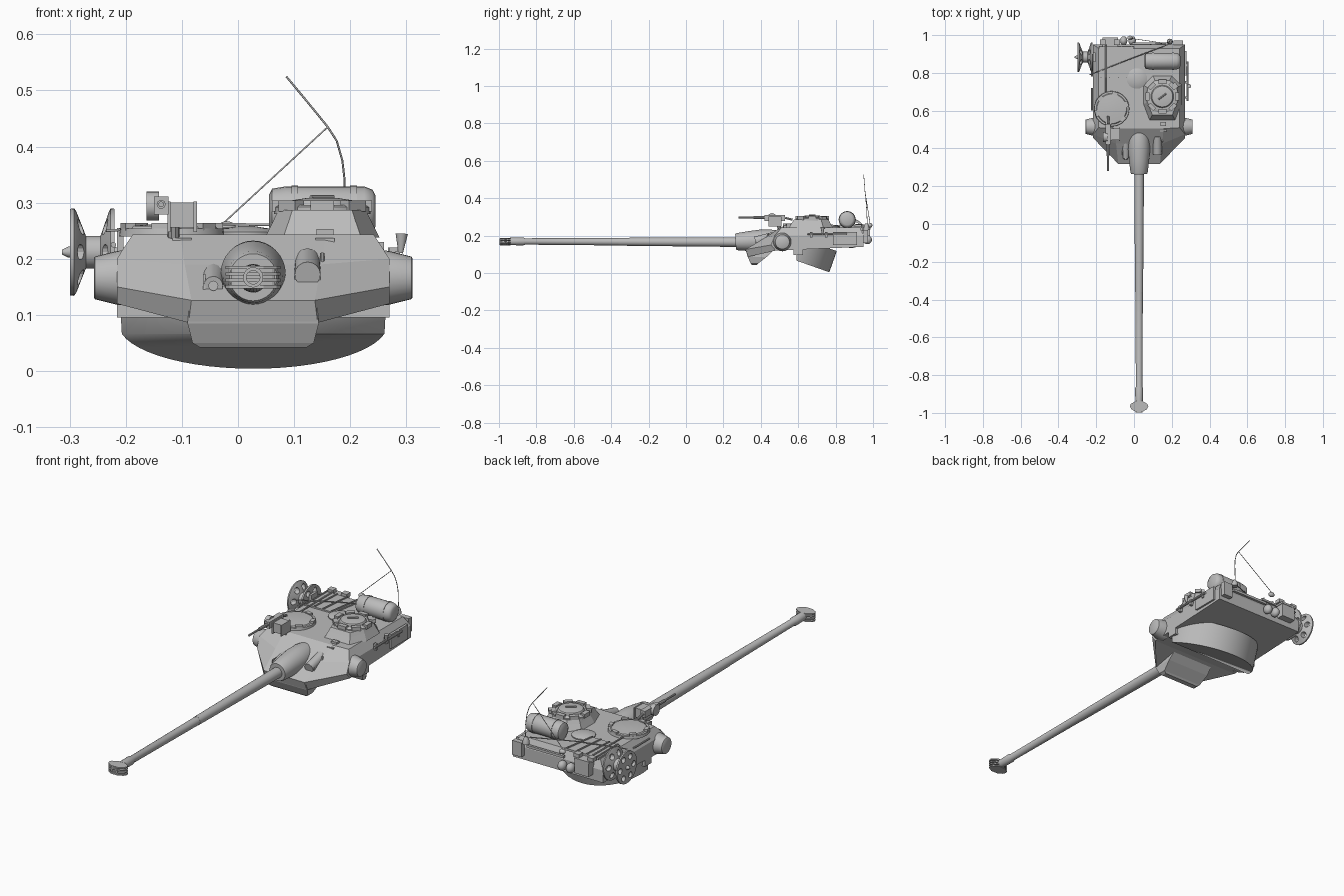
import bpy, bmesh, math
from mathutils import Vector, Matrix

if "Cube" in bpy.data.objects:
    bpy.data.objects.remove(bpy.data.objects["Cube"])

grey = bpy.data.materials.new("plain_grey")
grey.use_nodes = True
grey.diffuse_color = (0.5, 0.5, 0.5, 1)
grey.node_tree.nodes["Principled BSDF"].inputs["Base Color"].default_value = (0.5, 0.5, 0.5, 1)

CX = 0.027          # centre line of turret and gun
GZ = 0.167          # height of the gun axis


def finish(name, bm, smooth=None):
    bmesh.ops.recalc_face_normals(bm, faces=bm.faces)
    mesh = bpy.data.meshes.new(name)
    bm.to_mesh(mesh)
    bm.free()
    mesh.materials.append(grey)
    if smooth:
        mesh.shade_smooth()
        mesh.set_sharp_from_angle(angle=math.radians(smooth))
    obj = bpy.data.objects.new(name, mesh)
    bpy.context.collection.objects.link(obj)
    return obj


def loft(name, rings, caps=True, smooth=None):
    """Skin a list of rings that share one point count."""
    bm = bmesh.new()
    loops = [[bm.verts.new(p) for p in ring] for ring in rings]
    n = len(loops[0])
    for a, b in zip(loops, loops[1:]):
        for i in range(n):
            j = (i + 1) % n
            bm.faces.new((a[i], a[j], b[j], b[i]))
    if caps:
        bm.faces.new(loops[0])
        bm.faces.new(loops[-1])
    return finish(name, bm, smooth)


def lathe(name, origin, axis, profile, seg=24, smooth=35):
    """Turn (distance, radius) pairs around an axis."""
    m = Matrix.Translation(origin) @ Vector(axis).to_track_quat('Z', 'Y').to_matrix().to_4x4()
    rings = [[m @ Vector((r * math.cos(math.tau * i / seg), r * math.sin(math.tau * i / seg), d))
              for i in range(seg)] for d, r in profile]
    return loft(name, rings, True, smooth)


def rod(name, a, b, r, seg=10):
    a, b = Vector(a), Vector(b)
    return lathe(name, a, b - a, [(0, r), ((b - a).length, r)], seg)


def box(name, centre, size, rot=(0, 0, 0)):
    bm = bmesh.new()
    bmesh.ops.create_cube(bm, size=1)
    obj = finish(name, bm)
    obj.location, obj.scale, obj.rotation_euler = centre, size, rot
    return obj


def ball(name, centre, size):
    bm = bmesh.new()
    bmesh.ops.create_uvsphere(bm, u_segments=16, v_segments=10, radius=1)
    obj = finish(name, bm, 60)
    obj.location, obj.scale = centre, size
    return obj


def prism(name, pts, lo, hi):
    return loft(name, [[(x, y, z) for x, y in pts] for z in (lo, hi)])


def wire(name, pts, r):
    curve = bpy.data.curves.new(name, 'CURVE')
    curve.dimensions = '3D'
    curve.bevel_depth, curve.bevel_resolution = r, 1
    curve.materials.append(grey)
    s = curve.splines.new('POLY')
    s.points.add(len(pts) - 1)
    for p, co in zip(s.points, pts):
        p.co = (*co, 1)
    obj = bpy.data.objects.new(name, curve)
    bpy.context.collection.objects.link(obj)


# Turret shell: each ring is rear, front corner, nose as (half width, y, z)
def hull_ring(*half):
    return ([(CX - w, y, z) for w, y, z in half] +
            [(CX + w, y, z) for w, y, z in reversed(half)])


rings = [hull_ring((.215, .93, .243), (.215, .51, .243), (.13, .505, .243)),
         hull_ring((.243, .95, .2), (.243, .475, .2), (.122, .425, .19)),
         hull_ring((.243, .95, .15), (.243, .455, .15), (.11, .318, .126)),
         hull_ring((.243, .95, .14), (.243, .48, .12), (.115, .33, .086))]
shell = loft("turret_shell", rings, caps=False)
bm = bmesh.new()
bm.from_mesh(shell.data)
bm.verts.ensure_lookup_table()
bm.faces.new([bm.verts[i] for i in range(6)])
for ids in ((18, 19, 22, 23), (19, 20, 21, 22)):
    bm.faces.new([bm.verts[i] for i in ids])
bmesh.ops.recalc_face_normals(bm, faces=bm.faces)
bm.to_mesh(shell.data)
bm.free()

# Chin below the nose
loft("chin", [[(CX - w, f, z), (CX + w, f, z), (CX + w, b, z), (CX - w, b, z)]
              for w, f, b, z in ((.113, .322, .47, .125), (.117, .33, .43, .085),
                                 (.108, .347, .385, .05), (.095, .353, .378, .042))])

# Tilted rear half-collar under the turret
collar = lathe("lower_collar", (CX, .54, .084), (0, .333, .943), [(0, .24), (.12, .24)], 56)
bm = bmesh.new()
bm.from_mesh(collar.data)
cut = bmesh.ops.bisect_plane(bm, geom=bm.verts[:] + bm.edges[:] + bm.faces[:],
                             plane_co=(0, .59, 0), plane_no=(0, -1, 0), clear_outer=True)
bmesh.ops.holes_fill(bm, edges=[e for e in bm.edges if e.is_boundary])
bm.to_mesh(collar.data)
bm.free()
box("collar_lip", (CX, .6, .112), (.486, .05, .034))

# Gun, mantlet and muzzle brake
lathe("mantlet", (CX, .265, GZ), (0, 1, .05),
      [(0, .026), (0, .042), (.01, .046), (.07, .053), (.13, .058), (.19, .056), (.25, .045)], 32)
lathe("gun_barrel", (CX, -.96, GZ + .002), (0, 1, -.003),
      [(0, .015), (.02, .015), (.02, .02), (.09, .021), (.1, .017), (.6, .02), (.6, .021),
       (1.1, .025), (1.3, .026)], 24)
lens = [(-.018, -.994), (.018, -.994), (.042, -.98), (.049, -.965), (.044, -.953),
        (.018, -.937), (-.018, -.937), (-.044, -.953), (-.049, -.965), (-.042, -.98)]
for i in range(4):
    z = GZ - .02 + i * .0115
    prism("brake_plate", [(CX + x, y) for x, y in lens], z, z + .006)
prism("brake_core", [(CX + x * .8, y * .2 - .772) for x, y in lens], GZ - .018, GZ + .018)
lathe("muzzle_ring", (CX, -.94, GZ), (0, -1, 0), [(0, .018), (.057, .018), (.057, .012), (.03, .012)])

# Trunnion housings on both sides
for s in (-1, 1):
    lathe("trunnion_housing", (CX + s * .22, .515, .166), (s, 0, 0),
          [(0, .05), (.022, .048), (.062, .038), (.064, .035)], 28)

# Front sights, lifting lugs
lathe("sight_hood_left", (.124, .37, .172), (0, 1, .25), [(0, .023), (.1, .023)], 16)
box("sight_hood_base", (.124, .43, .162), (.046, .1, .03))
lathe("gunner_port", (-.044, .35, .152), (0, 1, .2), [(0, .017), (.09, .024)], 16)
lathe("port_lens", (-.044, .342, .152), (0, 1, 0), [(0, .009), (.02, .009)], 12)
box("gunner_port_guard", (-.06, .38, .15), (.004, .06, .045))
rod("front_peg", (.15, .43, .17), (.15, .44, .21), .004)
for x in (-.1, .155):
    box("lifting_lug", (x, .497, .229), (.034, .014, .016))

# Raised commander mount, cupola ring, periscopes and hatch
mount = [(-.068, -.125), (.068, -.125), (.1, -.04), (.1, .06), (.05, .11), (-.05, .11), (-.1, .06), (-.1, -.04)]
loft("cupola_mount", [[(.15 + x * k, .675 + y * k, z) for x, y in mount]
                      for k, z in ((1.02, .238), (.86, .27), (.78, .287))])
lathe("cupola_ring", (.15, .675, .28), (0, 0, 1), [(0, .086), (.012, .086), (.016, .08), (.016, .06), (.024, .055), (.028, .03)], 32)
for i in range(8):
    a = math.tau * i / 8 - math.pi / 2
    box("cupola_periscope", (.15 + .078 * math.cos(a), .675 + .078 * math.sin(a), .294),
        (.022, .042, .02), (0, 0, a))
rod("hatch_handle", (.13, .66, .31), (.17, .69, .31), .004)
box("cupola_hinge", (.215, .73, .295), (.03, .03, .016), (0, 0, .7))

# Loader hatch with rim blocks
lathe("loader_ring", (-.118, .61, .24), (0, 0, 1), [(0, .094), (.014, .092), (.014, .082), (.018, .078), (.022, .03)], 32)
for i in range(6):
    a = math.tau * i / 6 + .3
    box("loader_periscope", (-.118 + .082 * math.cos(a), .61 + .082 * math.sin(a), .257),
        (.018, .032, .014), (0, 0, a))

# Machine gun on its post
MX = -.137
rod("mg_barrel", (MX, .28, .297), (MX, .44, .297), .005)
rod("mg_jacket", (MX, .36, .297), (MX, .43, .297), .008)
box("mg_receiver", (MX, .475, .295), (.026, .11, .032))
rod("mg_grip", (MX, .53, .295), (MX, .57, .285), .006)
lathe("mg_drum", (-.163, .46, .294), (1, 0, 0), [(0, .026), (.022, .026)], 20)
box("mg_ammo_box", (-.098, .475, .278), (.046, .06, .045))
for x in (-.123, -.076):
    box("mg_cradle", (x, .475, .275), (.006, .07, .055))
rod("mg_post", (-.115, .5, .24), (-.115, .48, .29), .011)

# Roof: ventilator dome, engine plates, ribs
lathe("ventilator_dome", (.015, .77, .24), (0, 0, 1), [(0, .054), (.008, .054), (.014, .04), (.018, .015)], 28)
prism("roof_panel", [(-.185, .775), (-.03, .775), (0, .94), (-.185, .94)], .24, .25)
for i in range(4):
    box("panel_rib", (-.175 + i * .05, .858, .252), (.005, .165, .008), (0, 0, -.05 * i))
rod("roof_rail", (-.15, .7, .252), (-.15, .95, .252), .004)
box("roof_stop", (.155, .53, .247), (.03, .02, .012))

# Rolled stowage drum with straps
lathe("stowage_roll", (.055, .862, .285), (1, 0, 0),
      [(0, .028), (.006, .04), (.03, .044), (.17, .044), (.185, .038), (.19, .028)], 24, 50)
for x in (.095, .2):
    lathe("stowage_strap", (x, .862, .285), (1, 0, 0), [(0, .046), (.012, .046)], 24)

# Cable reel with pierced flanges
RY, RZ = .883, .212
reel = lathe("cable_reel", (-.299, RY, RZ), (1, 0, 0),
             [(0, .02), (0, .077), (.007, .078), (.011, .072), (.028, .029), (.054, .029),
              (.069, .072), (.072, .078), (.079, .077), (.079, .02)], 36)
bm = bmesh.new()
for i in range(6):
    a = math.tau * i / 6
    m = Matrix.Translation((-.26, RY + .052 * math.cos(a), RZ + .052 * math.sin(a))) @ Matrix.Rotation(math.pi / 2, 4, 'Y')
    bmesh.ops.create_cone(bm, cap_ends=True, segments=14, radius1=.014, radius2=.014, depth=.2, matrix=m)
cutter = finish("reel_hole_cutter", bm)
cutter.hide_render = True
cutter.hide_viewport = True
mod = reel.modifiers.new("holes", 'BOOLEAN')
mod.operation, mod.object, mod.solver = 'DIFFERENCE', cutter, 'EXACT'
lathe("reel_axle", (-.314, RY, RZ), (1, 0, 0), [(0, .004), (.012, .01), (.13, .008)], 12)
box("reel_bracket", (-.21, RY, .23), (.012, .05, .05))

# Rear fittings
for x in (-.01, -.055):
    ball("rear_canister", (x, .97, .178), (.02, .024, .024))
box("rear_box", (-.125, .965, .2), (.075, .04, .065))
box("rear_box_lid", (-.125, .964, .237), (.081, .046, .01))
box("rear_left_box", (.235, .96, .195), (.05, .025, .07))
box("rear_rail", (.09, .955, .215), (.2, .012, .012))
ball("rear_lamp", (-.02, .985, .255), (.016, .012, .012))
for x in (-.165, -.09):
    box("rear_latch", (x, .962, .25), (.03, .03, .018))

# Left-side rack and lamp
rod("side_rod", (.283, .65, .208), (.283, .86, .208), .006)
for y in (.67, .75, .84):
    box("side_bracket", (.277, y, .205), (.016, .012, .03))
box("side_plate", (.273, .85, .185), (.012, .13, .07))
lathe("side_funnel", (.29, .73, .21), (.05, 0, 1), [(0, .004), (.035, .011)], 12)
for y in (.6, .78):
    rod("right_grab_rail", (-.222, y, .225), (-.222, y + .12, .225), .005)

# Aerial, stay and cable
lathe("aerial_base", (.19, .965, .23), (0, 0, 1), [(0, .016), (.02, .014), (.035, .006)], 12)
wire("aerial", [(.19, .97, .24), (.19, .966, .34), (.186, .963, .375), (.176, .96, .41),
                (.16, .957, .435), (.125, .954, .478), (.086, .95, .525)], .0018)
wire("aerial_stay", [(.16, .957, .435), (-.03, .985, .26)], .0015)
wire("reel_cable", [(.18, .95, .258), (-.03, .87, .262), (-.235, .79, .25)], .0025)
